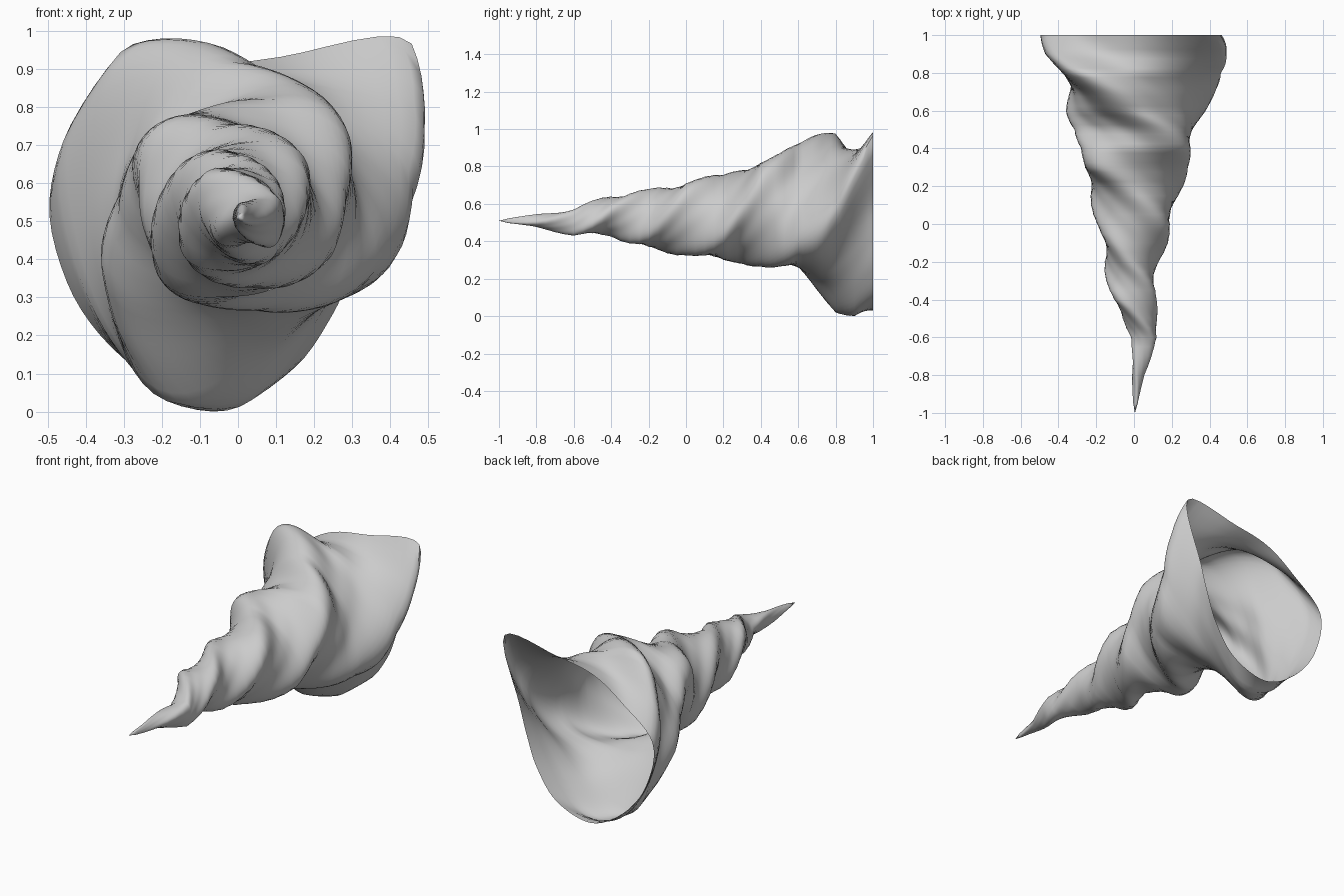
import bpy
import bmesh
from math import cos, pi, radians
from mathutils import Matrix, Vector

SIDES = 72      # points around each section
STEPS = 4       # sections between two stations

# Radius of the mouth every 30 degrees, starting at its pointed corner
MOUTH = [0.66, 0.46, 0.42, 0.42, 0.51, 0.48, 0.46, 0.46, 0.4, 0.33, 0.31, 0.37]

# Stations along the shell: y, left, right, bottom, top, twist in degrees
STATIONS = [
    (-1.0, 0.0, 0.01, 0.505, 0.515, -550),
    (-0.8, -0.01, 0.055, 0.477, 0.545, -495),
    (-0.6, -0.015, 0.12, 0.43, 0.57, -425),
    (-0.4, -0.105, 0.12, 0.425, 0.64, -345),
    (-0.2, -0.155, 0.13, 0.37, 0.68, -265),
    (0.0, -0.195, 0.19, 0.325, 0.71, -195),
    (0.2, -0.225, 0.26, 0.3, 0.755, -138),
    (0.3, -0.26, 0.285, 0.28, 0.78, -110),
    (0.4, -0.28, 0.3, 0.265, 0.82, -80),
    (0.5, -0.315, 0.31, 0.265, 0.87, -52),
    (0.6, -0.36, 0.38, 0.26, 0.92, -26),
    (0.7, -0.34, 0.43, 0.14, 0.97, -10),
    (0.8, -0.38, 0.46, 0.02, 0.975, 8),
    (0.9, -0.47, 0.49, 0.0, 0.89, 29),
    (1.0, -0.495, 0.465, 0.03, 0.985, 47),
]


def clamp(v):
    return max(0, min(1, v))


def polar(r, a):
    return Matrix.Rotation(a, 2) @ Vector((r, 0))


def mouth_point(i):
    """Smooth curve through the mouth points."""
    n = len(MOUTH)
    k, t = divmod(i * n / SIDES, 1)
    p, q, r, s = [polar(MOUTH[int(k + d) % n], 2 * pi * (k + d) / n)
                  for d in (-1, 0, 1, 2)]
    return q + 0.5 * t * (r - p + t * (2 * p - 5 * q + 4 * r - s
                                       + t * (3 * (q - r) + s - p)))


def outline(y, twist):
    """Three soft lobes that open into the mouth shape."""
    amp = 0.11 + 0.2 * clamp(y - 0.4)
    blend = clamp((y - 0.7) / 0.3)
    turn = Matrix.Rotation(radians(twist), 2)
    points = []
    for i in range(SIDES):
        a = 2 * pi * i / SIDES
        lobe = polar(0.42 * (1 + amp * cos(3 * a) + amp / 5 * cos(6 * a)), a)
        points.append(turn @ lobe.lerp(mouth_point(i), blend))
    return points


def placing(station):
    """Scale and offset that give a station its width and height."""
    y, left, right, bottom, top, twist = station
    xs, zs = zip(*outline(y, twist))
    sx = (right - left) / (max(xs) - min(xs))
    sz = (top - bottom) / (max(zs) - min(zs))
    return y, twist, sx, left - sx * min(xs), sz, bottom - sz * min(zs)


def section(y, twist, sx, ox, sz, oz):
    return [Vector((sx * p.x + ox, y, sz * p.y + oz)) for p in outline(y, twist)]


def make_material(name, colour):
    mat = bpy.data.materials.new(name)
    mat.use_nodes = True
    mat.diffuse_color = colour
    mat.node_tree.nodes["Principled BSDF"].inputs["Base Color"].default_value = colour
    return mat


cube = bpy.data.objects.get("Cube")
if cube:
    bpy.data.objects.remove(cube, do_unlink=True)

# Twisted shell wall, open at the wide mouth
placings = [placing(s) for s in STATIONS]
rings = []
for start, end in zip(placings, placings[1:]):
    for k in range(STEPS):
        t = k / STEPS
        rings.append(section(*[p + (q - p) * t for p, q in zip(start, end)]))
rings.append(section(*placings[-1]))

bm = bmesh.new()
loops = [[bm.verts.new(co) for co in ring] for ring in rings]
for lower, upper in zip(loops, loops[1:]):
    for i in range(SIDES):
        j = (i + 1) % SIDES
        bm.faces.new((lower[i], lower[j], upper[j], upper[i]))

# Pointed tip
bmesh.ops.pointmerge(bm, verts=loops[0], merge_co=Vector((0.005, -1, 0.51)))
bmesh.ops.recalc_face_normals(bm, faces=bm.faces)

mesh = bpy.data.meshes.new("shell_wall")
bm.to_mesh(mesh)
bm.free()
shell = bpy.data.objects.new("shell_wall", mesh)
bpy.context.collection.objects.link(shell)
mesh.materials.append(make_material("pale grey", (0.6, 0.6, 0.6, 1)))

bpy.context.view_layer.objects.active = shell
shell.select_set(True)
bpy.ops.object.shade_smooth_by_angle(angle=radians(60))
